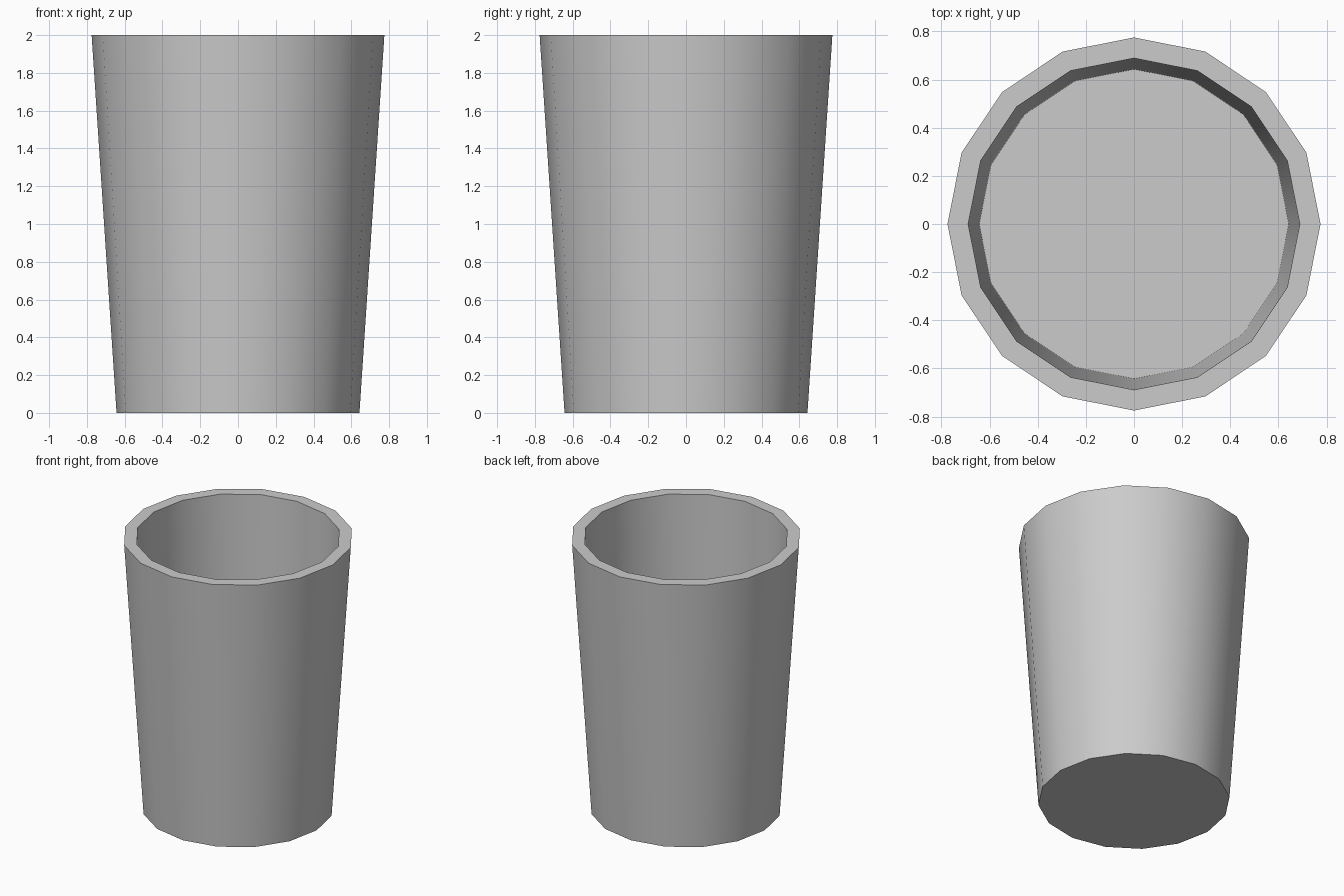
import bpy, bmesh
from math import cos, sin, pi, radians

if "Cube" in bpy.data.objects:
    bpy.data.objects.remove(bpy.data.objects["Cube"])

SIDES = 16
HEIGHT = 2.0


def ring(bm, radius, z):
    return [bm.verts.new((radius * cos(2 * pi * i / SIDES),
                          radius * sin(2 * pi * i / SIDES), z)) for i in range(SIDES)]


def bridge(bm, a, b):
    for i in range(SIDES):
        j = (i + 1) % SIDES
        bm.faces.new((a[i], a[j], b[j], b[i]))


bm = bmesh.new()
base = ring(bm, 0.643, 0)
rim_outer = ring(bm, 0.775, HEIGHT)
rim_inner = ring(bm, 0.689, HEIGHT)

# Outer wall, flat rim, inner wall tapering down to meet the base edge
bridge(bm, base, rim_outer)
bridge(bm, rim_outer, rim_inner)
bridge(bm, rim_inner, base)
# Single-sheet bottom, facing down
bm.faces.new(list(reversed(base)))

mesh = bpy.data.meshes.new("cup")
bm.to_mesh(mesh)
bm.free()
cup = bpy.data.objects.new("cup", mesh)
bpy.context.collection.objects.link(cup)

# Smooth walls, sharp rim and base edges
bpy.context.view_layer.objects.active = cup
cup.select_set(True)
bpy.ops.object.shade_smooth_by_angle(angle=radians(30))
